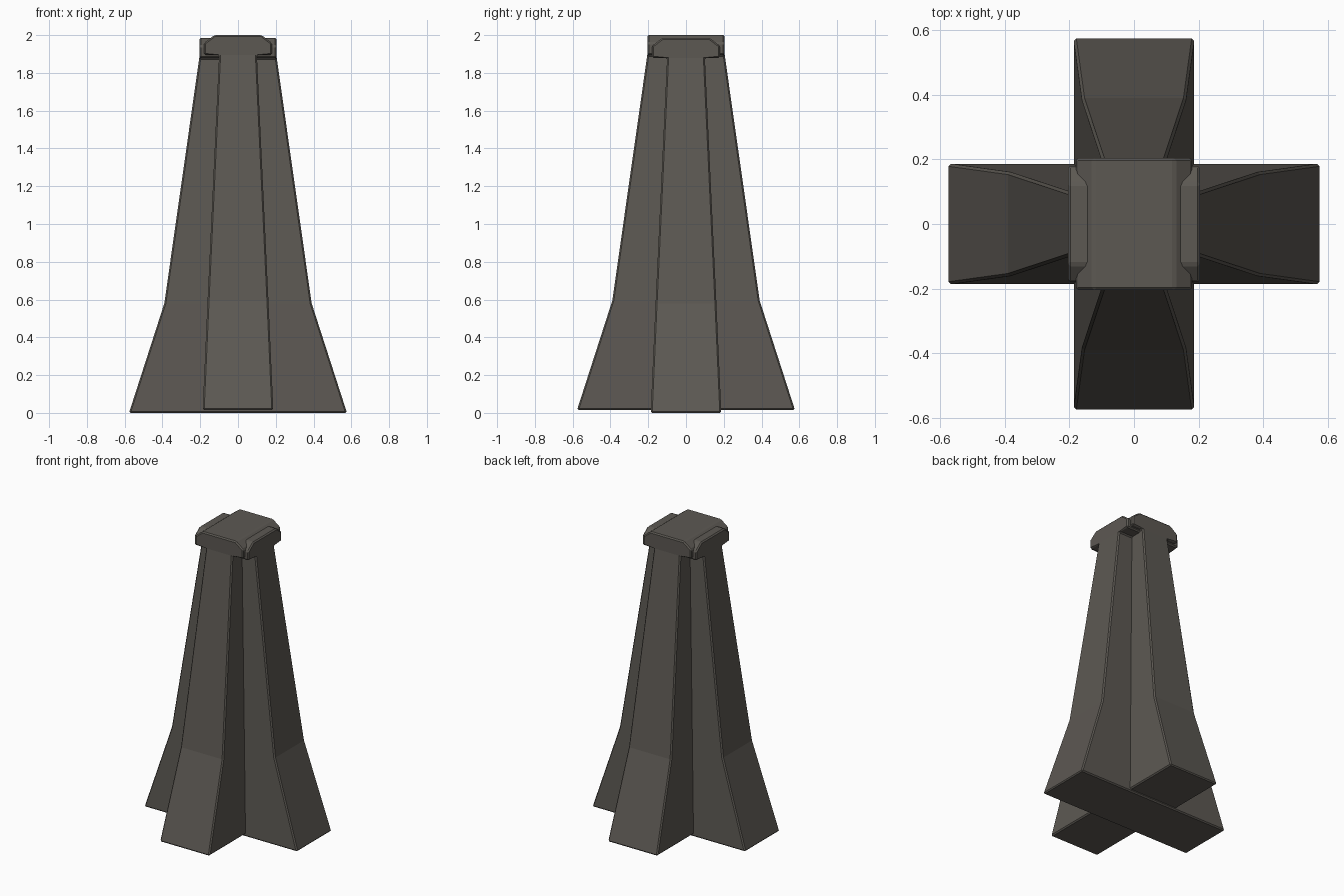
import bpy, bmesh, math

if "Cube" in bpy.data.objects:
    bpy.data.objects.remove(bpy.data.objects["Cube"])

stone = bpy.data.materials.new("dark warm grey")
stone.diffuse_color = (0.108, 0.099, 0.086, 1)
stone.use_nodes = True
stone.node_tree.nodes["Principled BSDF"].inputs["Base Color"].default_value = stone.diffuse_color

# Levels of one slab: height, half length, half width (last three form the cap)
LEVELS = [
    (0.0, 0.577, 0.187),
    (0.58, 0.39, 0.161),
    (1.88, 0.205, 0.10),
    (1.88, 0.205, 0.18),
    (1.943, 0.205, 0.18),
    (1.985, 0.205, 0.125),
]


def slab(name, angle, lift):
    bm = bmesh.new()
    # v[level][end][side]
    v = [[[bm.verts.new((sx * l, sy * w, z + lift)) for sy in (-1, 1)]
          for sx in (-1, 1)] for z, l, w in LEVELS]
    n = len(v)
    # long sides
    for i in range(n - 1):
        for s in (0, 1):
            bm.faces.new((v[i][0][s], v[i][1][s], v[i + 1][1][s], v[i + 1][0][s]))
    # end faces: two leg panels and one cap panel
    for e in (0, 1):
        for i in (0, 1):
            bm.faces.new((v[i][e][0], v[i][e][1], v[i + 1][e][1], v[i + 1][e][0]))
        bm.faces.new([v[i][e][0] for i in range(2, n)]
                     + [v[i][e][1] for i in range(n - 1, 1, -1)])
    # bottom and top
    for i in (0, n - 1):
        bm.faces.new((v[i][0][0], v[i][1][0], v[i][1][1], v[i][0][1]))
    bmesh.ops.recalc_face_normals(bm, faces=bm.faces)
    me = bpy.data.meshes.new(name)
    bm.to_mesh(me)
    bm.free()
    me.materials.append(stone)
    ob = bpy.data.objects.new(name, me)
    bpy.context.collection.objects.link(ob)
    ob.rotation_euler.z = angle
    # narrow worn edges
    bev = ob.modifiers.new("edge bevel", 'BEVEL')
    bev.width = 0.008
    bev.segments = 1
    bev.limit_method = 'ANGLE'
    bev.angle_limit = math.radians(25)
    return ob


# Two crossed slabs, the second slightly higher
slab("side_slab", 0, 0.0)
slab("front_slab", math.pi / 2, 0.015)
